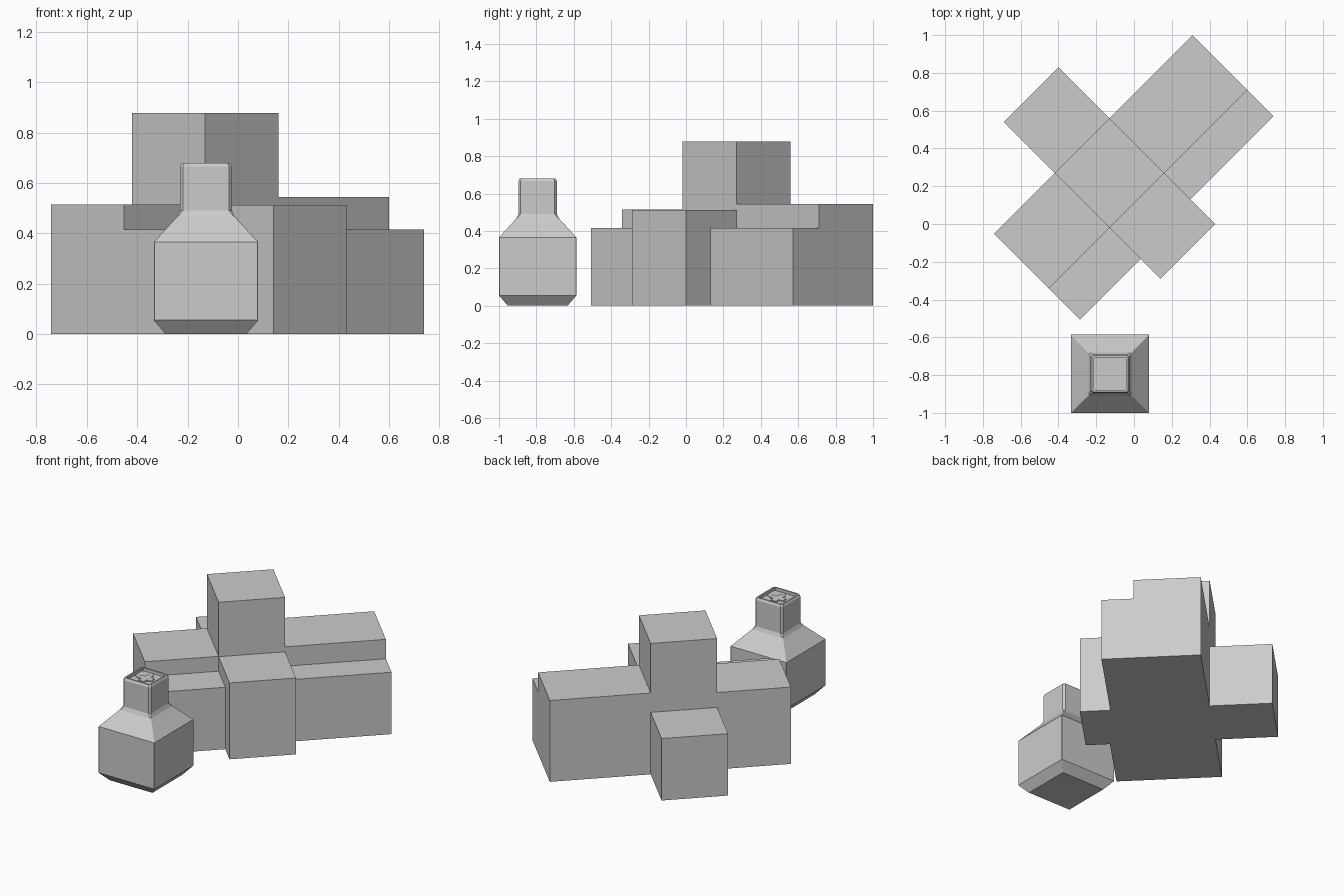
import bpy, bmesh, math
from mathutils import Matrix

if "Cube" in bpy.data.objects:
    bpy.data.objects.remove(bpy.data.objects["Cube"])

stone = bpy.data.materials.new("plain grey")
stone.diffuse_color = (0.6, 0.6, 0.6, 1)
stone.use_nodes = True
stone.node_tree.nodes["Principled BSDF"].inputs["Base Color"].default_value = stone.diffuse_color


def finish(bm, name):
    bmesh.ops.recalc_face_normals(bm, faces=bm.faces[:])
    me = bpy.data.meshes.new(name)
    bm.to_mesh(me)
    bm.free()
    me.materials.append(stone)
    ob = bpy.data.objects.new(name, me)
    bpy.context.collection.objects.link(ob)
    return ob


def block(name, u0, u1, v0, v1, height):
    """Box on the ground, in a plan turned 45 degrees."""
    bm = bmesh.new()
    bmesh.ops.create_cube(bm, size=1)
    bmesh.ops.scale(bm, vec=(u1 - u0, v1 - v0, height), verts=bm.verts)
    bmesh.ops.translate(bm, vec=((u0 + u1) / 2, (v0 + v1) / 2, height / 2), verts=bm.verts)
    bmesh.ops.rotate(bm, matrix=Matrix.Rotation(math.pi / 4, 3, 'Z'), verts=bm.verts)
    finish(bm, name)


# Building: tower with four wings and two low lean-to strips
block("tower", -0.106, 0.304, 0.078, 0.488, 0.877)
block("south_west_wing", -0.561, -0.106, 0.078, 0.488, 0.515)
block("north_east_wing", 0.304, 0.926, 0.078, 0.488, 0.545)
block("south_east_wing", -0.106, 0.304, -0.304, 0.078, 0.512)
block("north_west_wing", -0.106, 0.304, 0.488, 0.87, 0.415)
block("south_west_lean_to", -0.561, -0.106, -0.156, 0.078, 0.415)
block("north_east_lean_to", 0.304, 0.926, -0.118, 0.078, 0.415)

CX, CY = -0.127, -0.793


def ring(bm, half, cut, z):
    """Square ring with cut corners."""
    a, b = half, half - cut
    pts = [(a, -b), (a, b), (b, a), (-b, a), (-a, b), (-a, -b), (-b, -a), (b, -a)]
    return [bm.verts.new((CX + x, CY + y, z)) for x, y in pts]


# Square flask: chamfered foot, body, sloped shoulder, neck, rim, sunken top
bm = bmesh.new()
profile = [(0.16, 0.002, 0), (0.207, 0.002, 0.055), (0.207, 0.002, 0.365),
           (0.114, 0.004, 0.467), (0.103, 0.012, 0.49), (0.103, 0.012, 0.666),
           (0.096, 0.010, 0.68), (0.086, 0.006, 0.68), (0.086, 0.006, 0.66)]
rings = [ring(bm, *p) for p in profile]
for lo, hi in zip(rings, rings[1:]):
    for i in range(8):
        j = (i + 1) % 8
        bm.faces.new((lo[i], lo[j], hi[j], hi[i]))
bm.faces.new(rings[0][::-1])
bm.faces.new(rings[-1])
finish(bm, "flask")


def plate(name, pts, z0, z1):
    bm = bmesh.new()
    face = bm.faces.new([bm.verts.new((CX + x, CY + y, z0)) for x, y in pts])
    top = bmesh.ops.extrude_face_region(bm, geom=[face])["geom"]
    bmesh.ops.translate(bm, vec=(0, 0, z1 - z0),
                        verts=[g for g in top if isinstance(g, bmesh.types.BMVert)])
    finish(bm, name)


# Thin star and cross relief on the sunken top
star = [(r * math.cos(i * math.pi / 4), r * math.sin(i * math.pi / 4))
        for i, r in enumerate([0.082, 0.035] * 4)]
plate("top_star", star, 0.658, 0.663)
cross = []
for k in range(4):
    c, s = math.cos(k * math.pi / 2), math.sin(k * math.pi / 2)
    for x, y in [(0.05, -0.02), (0.05, 0.02), (0.02, 0.02)]:
        cross.append((c * x - s * y, s * x + c * y))
plate("top_cross", cross, 0.658, 0.666)
